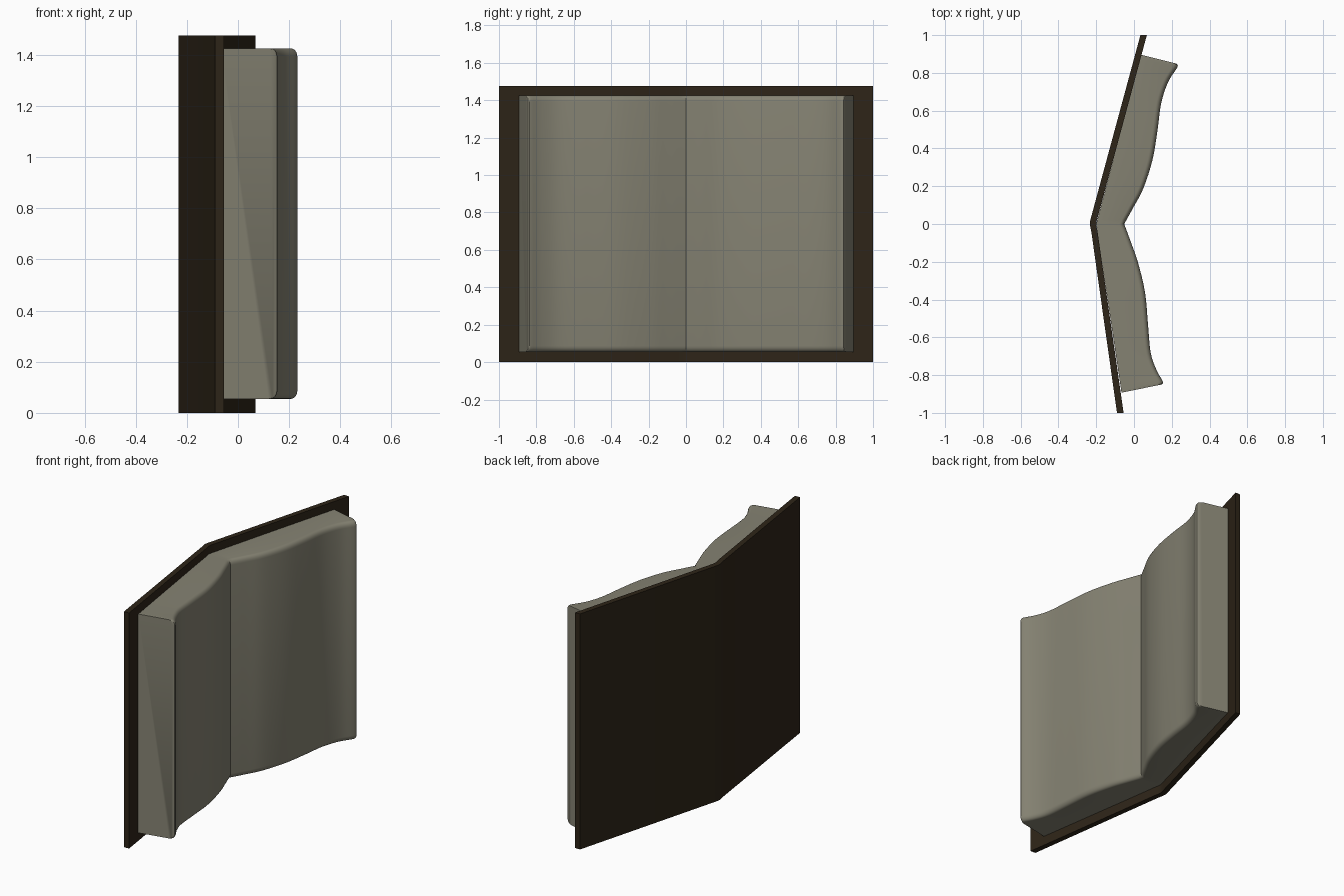
import bpy, bmesh, math
from mathutils import Vector

if "Cube" in bpy.data.objects:
    bpy.data.objects.remove(bpy.data.objects["Cube"])


def make_object(name, rings, color):
    """Skin a list of equal closed rings and cap both ends."""
    bm = bmesh.new()
    loops = [[bm.verts.new(p) for p in ring] for ring in rings]
    n = len(loops[0])
    for a, b in zip(loops, loops[1:]):
        for i in range(n):
            j = (i + 1) % n
            bm.faces.new((a[i], a[j], b[j], b[i]))
    bm.faces.new(loops[0])
    bm.faces.new(loops[-1])
    bmesh.ops.recalc_face_normals(bm, faces=bm.faces)
    mesh = bpy.data.meshes.new(name)
    bm.to_mesh(mesh)
    bm.free()
    obj = bpy.data.objects.new(name, mesh)
    bpy.context.collection.objects.link(obj)
    mat = bpy.data.materials.new(name + "_color")
    mat.diffuse_color = (*color, 1)
    mat.use_nodes = True
    mat.node_tree.nodes["Principled BSDF"].inputs["Base Color"].default_value = mat.diffuse_color
    mesh.materials.append(mat)
    bpy.ops.object.select_all(action='DESELECT')
    obj.select_set(True)
    bpy.context.view_layer.objects.active = obj
    bpy.ops.object.shade_smooth_by_angle(angle=math.radians(35))
    return obj


def smooth_curve(pts, steps=4):
    """Catmull-Rom curve through 2D points."""
    p = [Vector(q) for q in pts]
    p = [2 * p[0] - p[1]] + p + [2 * p[-1] - p[-2]]
    out = []
    for a, b, c, d in zip(p, p[1:], p[2:], p[3:]):
        for k in range(steps):
            t = k / steps
            out.append(0.5 * (2 * b + (c - a) * t + (2 * a - 5 * b + 4 * c - d) * t * t
                              + (3 * b - a - 3 * c + d) * t ** 3))
    return out + [p[-2]]


# Cover: folded board with a narrow rounded spine (outer x, inner x, y)
cover = [(-0.09, -0.055, -1), (-0.226, -0.193, -0.04), (-0.233, -0.200, -0.008),
         (-0.233, -0.199, 0.012), (-0.226, -0.191, 0.04), (0.034, 0.068, 1)]
make_object("cover", [[(xo, y, 0), (xi, y, 0), (xi, y, 1.475), (xo, y, 1.475)]
                      for xo, xi, y in cover], (0.027, 0.018, 0.009))

# Pages: wavy front surface of each half, from the gutter to the outer edge
left = smooth_curve([(-0.052, 0), (-0.015, -0.1), (0.02, -0.2), (0.058, -0.36), (0.074, -0.53),
                     (0.088, -0.68), (0.118, -0.77), (0.151, -0.83)])
left += [Vector(q) for q in ((0.154, -0.838), (0.152, -0.845), (0.145, -0.85))]
right = smooth_curve([(-0.052, 0), (-0.005, 0.085), (0.05, 0.19), (0.098, 0.34), (0.125, 0.5),
                      (0.144, 0.64), (0.18, 0.75), (0.227, 0.825)])
right += [Vector(q) for q in ((0.232, 0.836), (0.231, 0.843), (0.222, 0.85))]

Z0, Z1, R = 0.055, 1.425, 0.032
GUTTER = Vector((-0.2, 0))


def page_section(front, back):
    """Closed slice from cover to page front with rounded top and bottom edges."""
    depth = (front - back).length
    half = [(0.0, 0.0)]
    for k in range(6):
        a = math.radians(18 * k)
        half.append((1 - R * (1 - math.sin(a)) * 0.8 / depth, R * (1 - math.cos(a))))
    ring = [(t, Z0 + h) for t, h in half] + [(t, Z1 - h) for t, h in reversed(half)]
    return [(*back.lerp(front, t), z) for t, z in ring]


def half_rings(curve, back_end):
    length = abs(curve[-1].y)
    return [page_section(f, GUTTER.lerp(back_end, abs(f.y) / length)) for f in curve]


rings = half_rings(left, Vector((-0.066, -0.893)))[::-1]
rings += half_rings(right, Vector((0.038, 0.896)))[1:]
make_object("pages", rings, (0.235, 0.225, 0.17))
